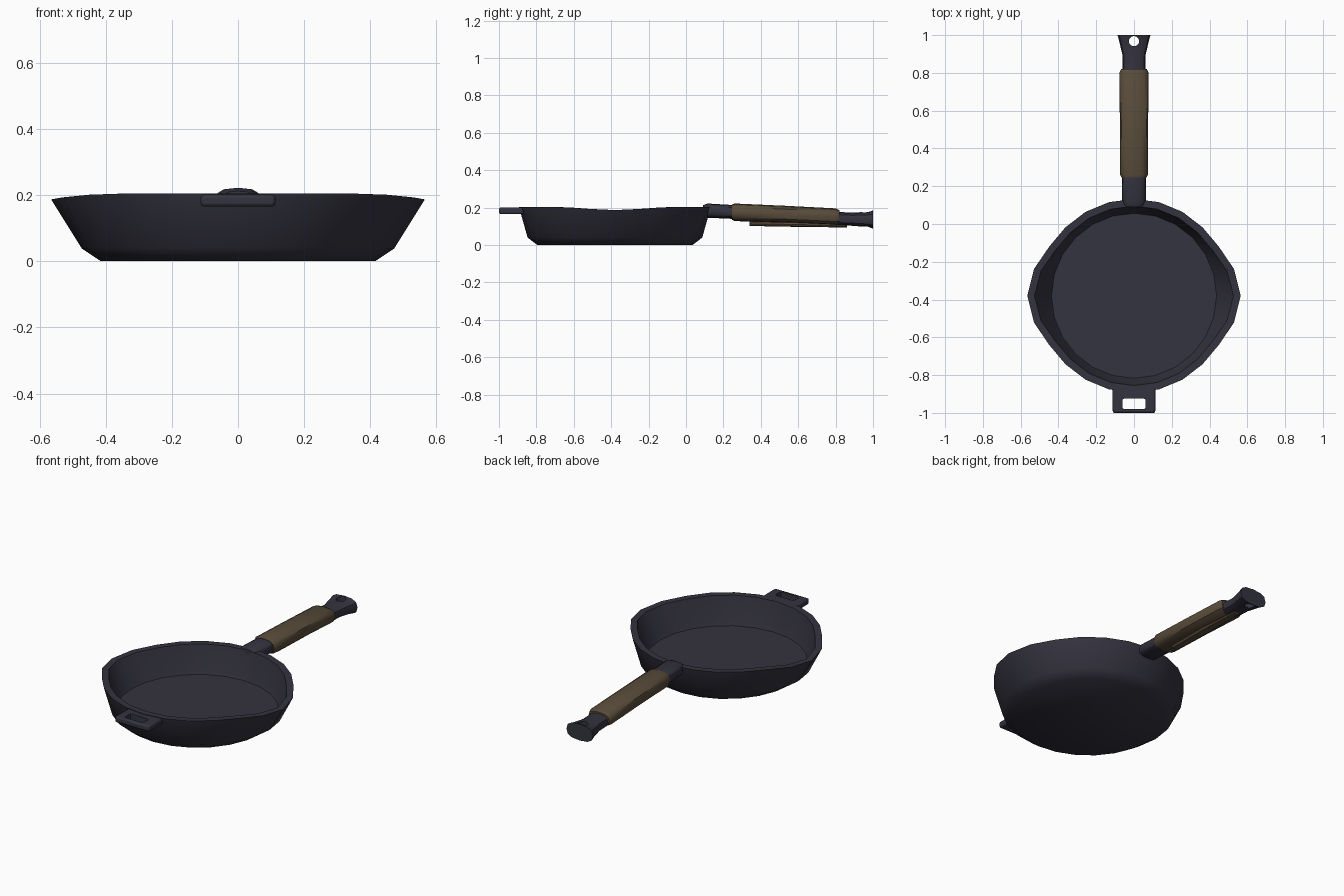
import bpy, bmesh
from math import sin, cos, pi, radians

if "Cube" in bpy.data.objects:
    bpy.data.objects.remove(bpy.data.objects["Cube"])


def material(name, rgb):
    m = bpy.data.materials.new(name)
    m.diffuse_color = (*rgb, 1)
    m.use_nodes = True
    m.node_tree.nodes["Principled BSDF"].inputs["Base Color"].default_value = m.diffuse_color
    return m


IRON = material("dark_iron", (0.034, 0.033, 0.05))
LEATHER = material("brown_grip", (0.10, 0.072, 0.043))
CY = -0.38  # pan centre


def loft(name, rings, mat, angle=40):
    """Skin a list of closed point rings and cap both ends."""
    bm = bmesh.new()
    vs = [[bm.verts.new(p) for p in ring] for ring in rings]
    n = len(vs[0])
    for a, b in zip(vs, vs[1:]):
        for i in range(n):
            j = (i + 1) % n
            bm.faces.new((a[i], a[j], b[j], b[i]))
    bm.faces.new(vs[0])
    bm.faces.new(vs[-1])
    bmesh.ops.recalc_face_normals(bm, faces=bm.faces)
    me = bpy.data.meshes.new(name)
    bm.to_mesh(me)
    bm.free()
    me.materials.append(mat)
    ob = bpy.data.objects.new(name, me)
    bpy.context.collection.objects.link(ob)
    smooth(ob, angle)
    return ob


def smooth(ob, angle=40):
    bpy.ops.object.select_all(action='DESELECT')
    ob.select_set(True)
    bpy.context.view_layer.objects.active = ob
    bpy.ops.object.shade_smooth_by_angle(angle=radians(angle))


def cut(ob, cutter):
    cutter.hide_render = True
    cutter.hide_set(True)
    mod = ob.modifiers.new("hole", 'BOOLEAN')
    mod.operation = 'DIFFERENCE'
    mod.solver = 'EXACT'
    mod.object = cutter


def box(name, size, loc):
    bpy.ops.mesh.primitive_cube_add(size=1, location=loc)
    ob = bpy.context.object
    ob.name = name
    ob.scale = size
    bpy.ops.object.transform_apply(location=False, rotation=False, scale=True)
    return ob


# Pan body: turned profile (radius, height, spout amount), pulled out at two side spouts
N = 24
profile = [(0.415, 0, 0), (0.467, 0.04, 0.1), (0.513, 0.204, 1),
           (0.475, 0.204, 1), (0.445, 0.06, 0.1), (0.437, 0.04, 0)]
SPOUT = {0: (0.052, 0.017), 1: (0.035, 0.011), 2: (0.006, 0.003)}


def pan_ring(r, z, s):
    ring = []
    for i in range(N):
        k = min(i % 12, 12 - i % 12)
        dr, dz = SPOUT.get(k, (0, 0))
        a = 2 * pi * i / N
        rr = r + s * dr
        ring.append((rr * cos(a), CY + rr * sin(a), z - s * dz))
    return ring


loft("pan_body", [pan_ring(*p) for p in profile], IRON, 38)


# Handle pieces: stations of (y, centre height, half width, half height)
def tube(name, stations, mat, n=12, power=0.75):
    def sq(v):
        return abs(v) ** power * (1 if v > 0 else -1)
    rings = [[(w * sq(cos(2 * pi * i / n)), y, z + h * sq(sin(2 * pi * i / n)))
              for i in range(n)] for y, z, w, h in stations]
    return loft(name, rings, mat)


tube("handle_neck", [(0.09, 0.188, 0.048, 0.024), (0.115, 0.184, 0.062, 0.038),
                     (0.27, 0.176, 0.065, 0.037)], IRON)
tube("handle_grip", [(0.245, 0.176, 0.066, 0.041), (0.262, 0.175, 0.074, 0.047),
                     (0.53, 0.165, 0.075, 0.045), (0.80, 0.152, 0.077, 0.044),
                     (0.82, 0.151, 0.068, 0.036)], LEATHER)
tail = tube("handle_tail", [(0.80, 0.142, 0.060, 0.036), (0.89, 0.138, 0.060, 0.035),
                            (0.97, 0.137, 0.079, 0.041), (1.0, 0.136, 0.087, 0.049)], IRON)

# Seam strip under the grip
tube("grip_seam", [(0.34, 0.114, 0.022, 0.012), (0.60, 0.110, 0.028, 0.013),
                   (0.86, 0.101, 0.018, 0.007)], LEATHER, 8)

# Hanging hole in the tail
bpy.ops.mesh.primitive_cylinder_add(vertices=16, radius=0.027, depth=0.4,
                                    location=(0, 0.968, 0.14))
bpy.context.object.name = "hanging_hole_cutter"
cut(tail, bpy.context.object)

# Helper lug at the front with a slot
lug = box("front_lug", (0.226, 0.14, 0.036), (0, -0.93, 0.183))
lug.data.materials.append(IRON)
slot = box("lug_slot_cutter", (0.124, 0.056, 0.2), (0, -0.952, 0.183))
bm = bmesh.new()
bm.from_mesh(slot.data)
bmesh.ops.bevel(bm, geom=[e for e in bm.edges
                          if abs(e.verts[0].co.z - e.verts[1].co.z) > 0.1],
                offset=0.012, segments=2, affect='EDGES', profile=0.5)
bm.to_mesh(slot.data)
bm.free()
bev = lug.modifiers.new("soft_edges", 'BEVEL')
bev.width = 0.01
bev.segments = 2
cut(lug, slot)
smooth(lug)
